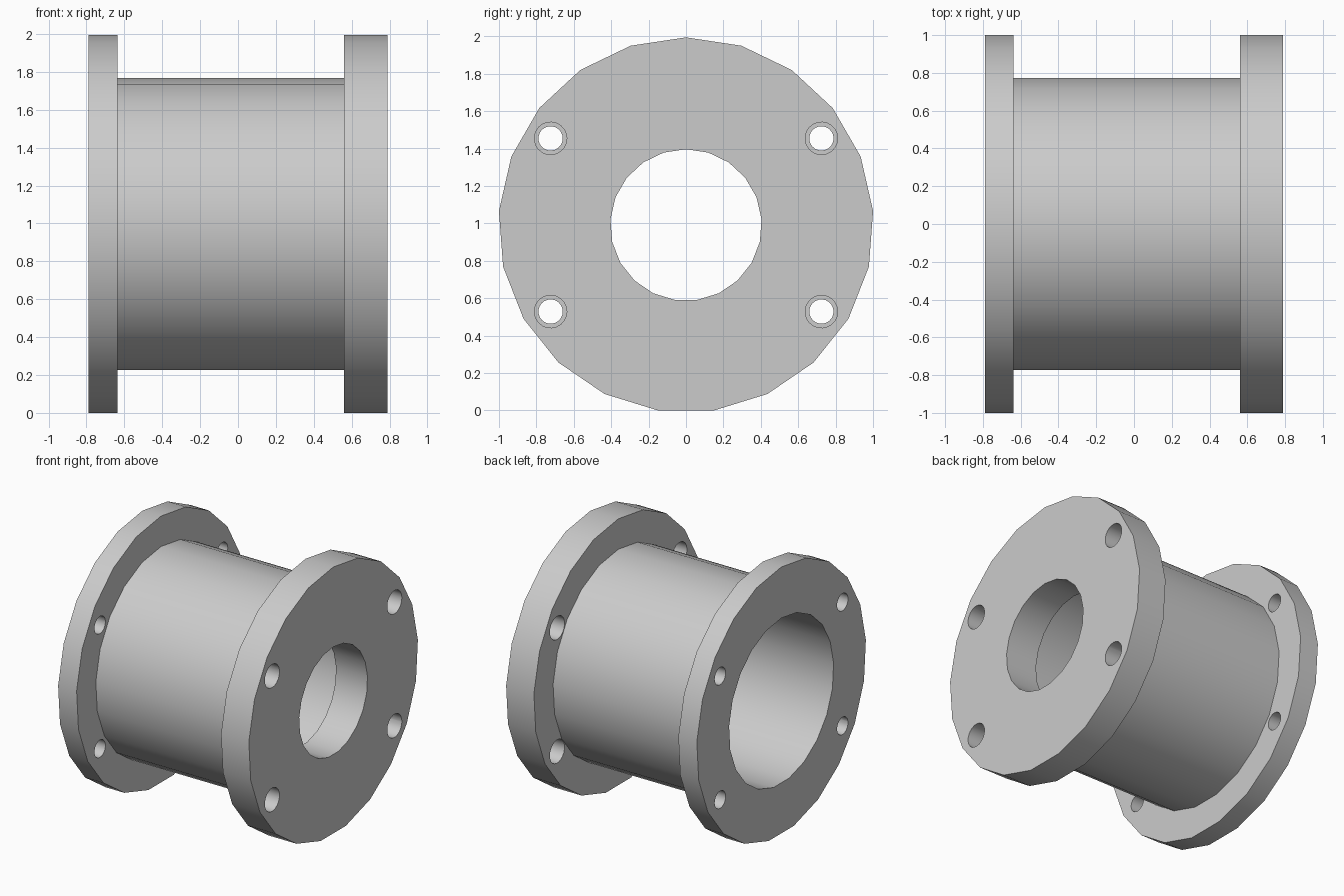
import bpy, bmesh, math
from mathutils import Matrix, Vector

cube = bpy.data.objects.get("Cube")
if cube:
    bpy.data.objects.remove(cube, do_unlink=True)

SIDES = 21
RADIUS = 1.003
AXIS_Z = RADIUS * math.cos(math.pi / SIDES)   # flat bottom facet rests on the ground

grey = bpy.data.materials.new("plain grey")
grey.use_nodes = True
colour = (0.6, 0.6, 0.6, 1)
grey.diffuse_color = colour
grey.node_tree.nodes["Principled BSDF"].inputs["Base Color"].default_value = colour


def add_object(name, bm):
    bmesh.ops.recalc_face_normals(bm, faces=bm.faces)
    mesh = bpy.data.meshes.new(name)
    bm.to_mesh(mesh)
    bm.free()
    mesh.materials.append(grey)
    obj = bpy.data.objects.new(name, mesh)
    bpy.context.collection.objects.link(obj)
    return obj


def lathe(name, profile):
    """Spin a closed (x, radius) profile around the long axis."""
    bm = bmesh.new()
    verts = [bm.verts.new((x, 0, AXIS_Z + r)) for x, r in profile]
    edges = [bm.edges.new((v, verts[i - 1])) for i, v in enumerate(verts)]
    bmesh.ops.spin(bm, geom=verts + edges, cent=(0, 0, AXIS_Z), axis=(1, 0, 0),
                   angle=math.tau, steps=SIDES, use_merge=True)
    bmesh.ops.remove_doubles(bm, verts=bm.verts, dist=0.0001)
    return add_object(name, bm)


def bolt_cutter(name, x, radius):
    """Four short rods, one for each bolt hole of a flange."""
    bm = bmesh.new()
    for y in (-0.724, 0.724):
        for z in (-0.463, 0.463):
            place = Matrix.Translation((x, y, AXIS_Z + z)) @ Matrix.Rotation(math.pi / 2, 4, "Y")
            bmesh.ops.create_cone(bm, cap_ends=True, segments=SIDES, radius1=radius,
                                  radius2=radius, depth=0.4, matrix=place)
    cutter = add_object(name, bm)
    cutter.hide_render = True
    return cutter


# Flanged sleeve: thin flange, barrel, thick flange, then the stepped bore
sleeve = lathe("flanged_sleeve", [
    (-0.79, RADIUS), (-0.637, RADIUS), (-0.637, 0.775), (0.56, 0.775),
    (0.56, RADIUS), (0.79, RADIUS), (0.79, 0.405), (0.53, 0.405),
    (0.53, 0.62), (-0.79, 0.62)])

# Bolt holes, wider through the thick flange
cutters = [bolt_cutter("thin_flange_cutter", -0.71, 0.065),
           bolt_cutter("thick_flange_cutter", 0.68, 0.087)]
bpy.context.view_layer.objects.active = sleeve
sleeve.select_set(True)
for cutter in cutters:
    mod = sleeve.modifiers.new("bolt holes", "BOOLEAN")
    mod.operation = "DIFFERENCE"
    mod.solver = "EXACT"
    mod.object = cutter
    bpy.ops.object.modifier_apply(modifier=mod.name)
    bpy.data.objects.remove(cutter, do_unlink=True)

bpy.ops.object.select_all(action="DESELECT")
sleeve.select_set(True)
bpy.ops.object.shade_smooth_by_angle(angle=math.radians(30))
